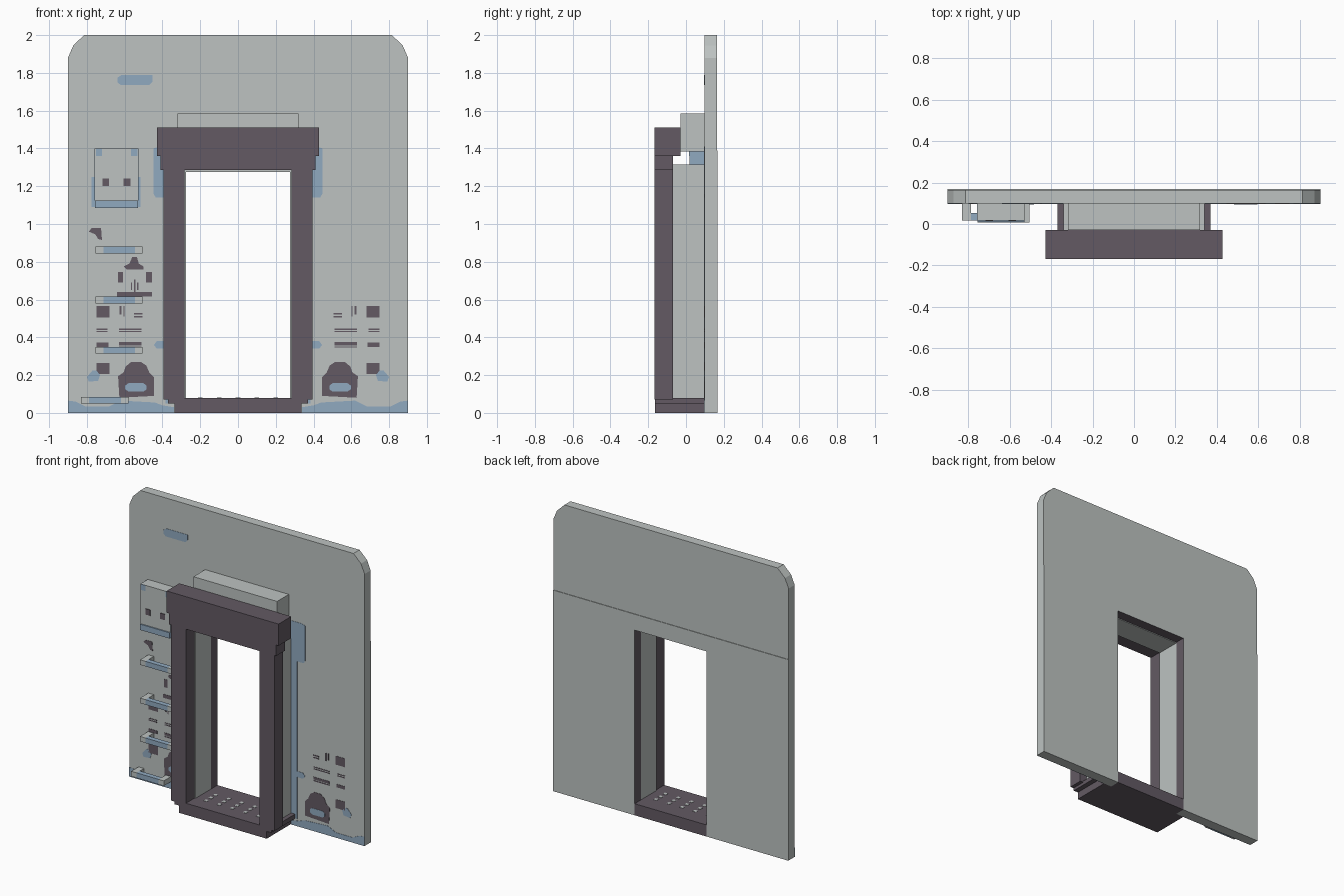
import bpy, bmesh


def material(name, rgb):
    m = bpy.data.materials.new(name)
    m.diffuse_color = (*rgb, 1)
    return m


GREY = material("pale grey", (0.51, 0.545, 0.535))
PLUM = material("dark plum", (0.125, 0.102, 0.126))
BLUE = material("dusty blue", (0.28, 0.40, 0.53))
MATS = [GREY, PLUM, BLUE]
FRONT, BACK = 0.098, 0.168      # wall faces


def make(name, prisms, mat):
    """Extrude x-z outlines along y: prisms = [(points, y0, y1), ...]"""
    bm = bmesh.new()
    for pts, y0, y1 in prisms:
        a = [bm.verts.new((x, y0, z)) for x, z in pts]
        b = [bm.verts.new((x, y1, z)) for x, z in pts]
        bm.faces.new(a)
        bm.faces.new(b[::-1])
        n = len(pts)
        for i in range(n):
            j = (i + 1) % n
            bm.faces.new((a[i], b[i], b[j], a[j]))
    bmesh.ops.recalc_face_normals(bm, faces=bm.faces)
    me = bpy.data.meshes.new(name)
    bm.to_mesh(me)
    bm.free()
    for m in MATS:
        me.materials.append(m)
    for p in me.polygons:
        p.material_index = MATS.index(mat)
    ob = bpy.data.objects.new(name, me)
    bpy.context.collection.objects.link(ob)
    return ob


def rect(x0, x1, z0, z1):
    return [(x0, z0), (x1, z0), (x1, z1), (x0, z1)]


def box(x0, x1, y0, y1, z0, z1):
    return (rect(x0, x1, z0, z1), y0, y1)


def decal(pts, lift=0.002, y=FRONT):
    return (pts, y - lift, y + 0.001)


def flip(pts):
    return [(-x, z) for x, z in pts]


def mirror(prisms):
    return prisms + [(flip(p), a, b) for p, a, b in prisms]


# Wall: lower part with doorway, upper part with clipped corners
D = 0.275
wall = make("wall_lower", [([(-.9, 0), (-D, 0), (-D, 1.28), (D, 1.28), (D, 0),
                             (.9, 0), (.9, 1.39), (-.9, 1.39)], FRONT, BACK)], GREY)
for p in wall.data.polygons:    # plum lining of the opening
    c, n = p.center, p.normal
    if abs(n.y) < .5 and abs(c.x) < .3 and c.z > .1 and c.z < 1.3:
        p.material_index = 1
make("wall_upper", [([(-.9, 1.39), (.9, 1.39), (.9, 1.88), (.872, 1.945), (.815, 2),
                      (-.815, 2), (-.872, 1.945), (-.9, 1.88)], FRONT, BACK - .004)], GREY)

# Doorway tunnel and the housing above it
make("door_tunnel", mirror([box(D, .34, -.07, FRONT, .08, 1.275)])
     + [box(-.34, .34, -.07, FRONT, 1.275, 1.315)], GREY)
make("housing", [box(-.32, .32, -.03, FRONT, 1.385, 1.585)], GREY)

# Plum door frame
make("frame_posts", mirror([box(.282, .395, -.168, -.07, .08, 1.285)]), PLUM)
make("lintel", [box(-.41, .41, -.168, -.07, 1.285, 1.36),
                box(-.428, .428, -.168, -.03, 1.36, 1.51)], PLUM)
make("sill", [([(-.335, 0), (.335, 0), (.335, .05), (.37, .05), (.37, .08),
                (-.37, .08), (-.37, .05), (-.335, .05)], -.165, FRONT),
              box(-D, D, FRONT, BACK, 0, .08)], PLUM)
make("sill_wings", mirror([box(.37, .395, -.168, -.07, .07, .08)]), PLUM)

# Grip marks on the sill
make("sill_grips", [box(x - .012, x + .012, y - .012, y + .012, .078, .082)
                    for x in (-.2, -.1, 0, .1, .2) for y in (-.06, -.01, .04)], GREY)

# Intercom panel with blue skirt
make("panel", [box(-.757, -.53, .018, FRONT, 1.125, 1.40)], GREY)
make("panel_skirt", [box(-.757, -.53, .01, FRONT, 1.085, 1.125)], BLUE)
make("panel_sides", [box(-.759, -.757, .018, FRONT, 1.125, 1.4),
                     box(-.53, -.528, .018, FRONT, 1.125, 1.4)], BLUE)
make("panel_shade", [decal(rect(-.775, -.755, 1.09, 1.25)), decal(rect(-.53, -.515, 1.09, 1.25)),
                     decal(rect(-.752, -.72, 1.36, 1.40), y=.018),
                     decal(rect(-.567, -.532, 1.36, 1.40), y=.018)], BLUE)
make("panel_studs", [decal(rect(x - .018, x + .018, 1.20, 1.24), .004, .018)
                     for x in (-.70, -.588)], PLUM)

# Ladder rungs: blue bar, grey brackets
for i, (x, z) in enumerate([(-.83, .05), (-.755, .315), (-.755, .58), (-.755, .845)]):
    y = .018 if i == 0 else .008
    make(f"rung_brackets_{i}", [box(x, x + .042, y, FRONT, z, z + .035),
                                box(x + .21, x + .25, y, FRONT, z, z + .035)], GREY)
    make(f"rung_bar_{i}", [box(x + .042, x + .21, y, y + .035, z, z + .035)], BLUE)

# Blue wear marks on the wall
make("wear_strip", [decal([(-.62, 1.735), (-.47, 1.735), (-.452, 1.755), (-.452, 1.79),
                           (-.615, 1.79), (-.638, 1.775), (-.638, 1.75)])], BLUE)
skirting = [(.9, 0), (.9, .065), (.86, .06), (.81, .035), (.68, .035), (.62, .065),
            (.44, .055), (.40, .04), (.34, .03), (.34, 0)]
make("wear_marks", mirror([
    decal(skirting), decal(rect(.34, .385, .05, 1.14)),
    decal([(.34, 1.14), (.435, 1.14), (.447, 1.16), (.447, 1.40), (.42, 1.41), (.34, 1.41)]),
    decal([(.385, .34), (.43, .34), (.445, .36), (.43, .38), (.385, .38)]),
    decal([(.73, .20), (.75, .225), (.77, .225), (.80, .19), (.79, .165), (.74, .17)])]), BLUE)

# Plum vents and slots, same on both sides
arch = [(.445, .09), (.628, .08), (.635, .195), (.605, .215), (.595, .245), (.565, .27),
        (.515, .27), (.485, .25), (.47, .215), (.445, .19)]
slots = [(.68, .75, .205, .265), (.68, .75, .505, .565),
         (.51, .63, .345, .352), (.51, .63, .358, .375), (.685, .75, .35, .372),
         (.51, .63, .427, .433), (.51, .63, .44, .446),
         (.69, .75, .427, .433), (.69, .75, .44, .446),
         (.60, .607, .51, .565), (.617, .627, .52, .565),
         (.505, .55, .505, .512), (.505, .55, .52, .528)]
make("vents", mirror([decal(arch)] + [decal(rect(*s)) for s in slots]), PLUM)
oval = [(.50, .113), (.58, .113), (.597, .125), (.597, .145), (.58, .157),
        (.50, .157), (.484, .145), (.484, .125)]
make("vent_openings", mirror([decal(oval, .004)]), BLUE)

# Extra marks on the left only
hatch = [(-.605, .775), (-.575, .79), (-.56, .825), (-.535, .825), (-.525, .79),
         (-.50, .775), (-.50, .76), (-.59, .76)]
chip = [(-.79, .96), (-.775, .978), (-.725, .978), (-.72, .915), (-.74, .92), (-.755, .945)]
make("left_marks", [decal(hatch), decal(chip)] + [decal(rect(*s)) for s in [
    (-.635, -.608, .69, .745), (-.487, -.455, .69, .745), (-.64, -.455, .615, .64),
    (-.567, -.56, .65, .69), (-.55, -.543, .64, .705), (-.535, -.528, .65, .69)]], PLUM)
